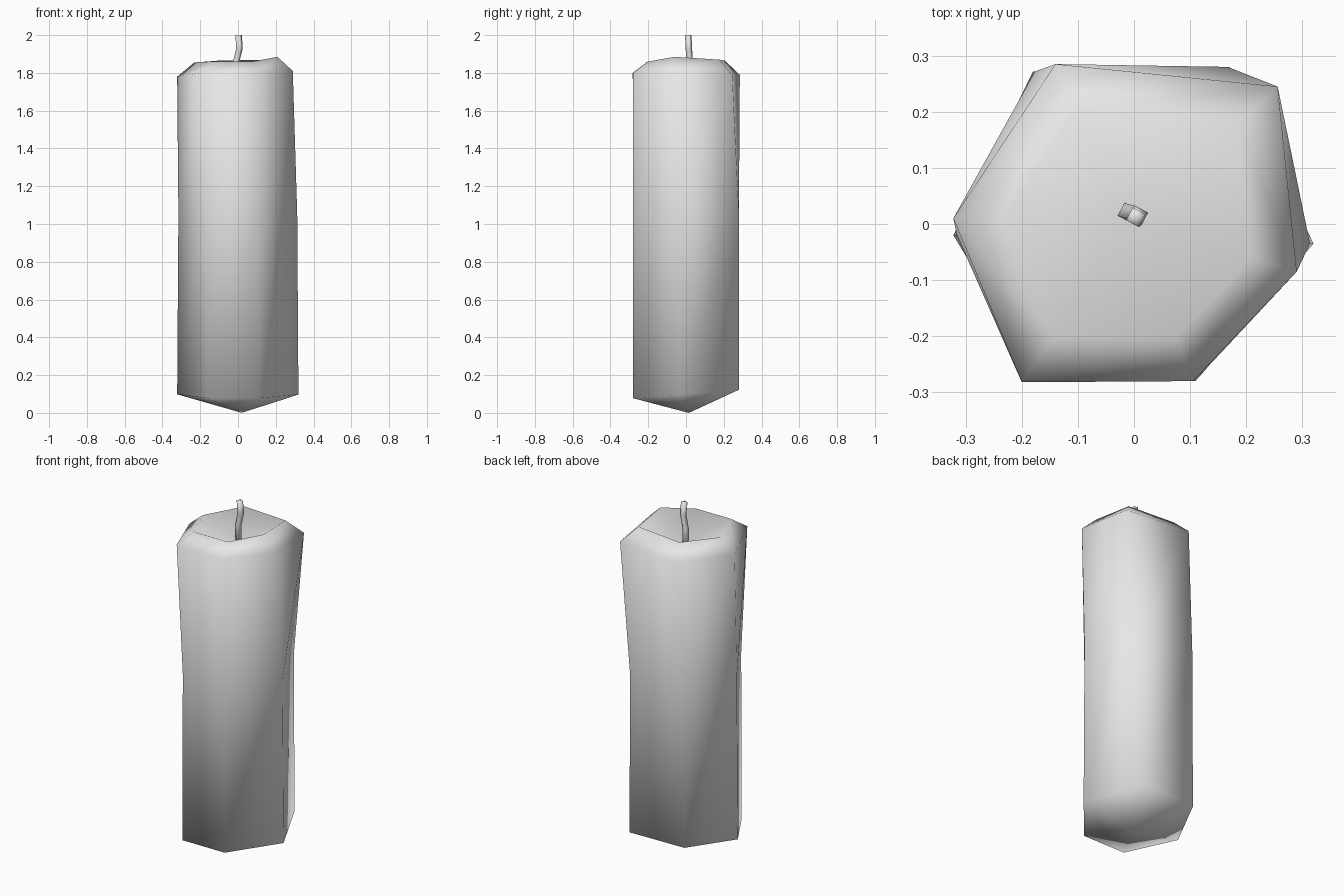
import bpy
import bmesh
import math
from mathutils import Vector

cube = bpy.data.objects.get("Cube")
if cube:
    bpy.data.objects.remove(cube, do_unlink=True)

wax = bpy.data.materials.new("pale_grey")
wax.use_nodes = True
wax.diffuse_color = (0.8, 0.8, 0.8, 1)
wax.node_tree.nodes["Principled BSDF"].inputs["Base Color"].default_value = (0.8, 0.8, 0.8, 1)


def loft(name, rings, start, end):
    """Skin a stack of rings, closing each end with a fan around a point."""
    bm = bmesh.new()
    loops = [[bm.verts.new(p) for p in ring] for ring in rings]
    n = len(loops[0])
    for low, high in zip(loops, loops[1:]):
        for i in range(n):
            j = (i + 1) % n
            bm.faces.new((low[i], low[j], high[j], high[i]))
    for loop, point in ((loops[0], start), (loops[-1], end)):
        tip = bm.verts.new(point)
        for i in range(n):
            bm.faces.new((loop[i], loop[(i + 1) % n], tip))
    bmesh.ops.recalc_face_normals(bm, faces=bm.faces)
    for face in bm.faces:
        face.smooth = True
    mesh = bpy.data.meshes.new(name)
    bm.to_mesh(mesh)
    bm.free()
    mesh.materials.append(wax)
    obj = bpy.data.objects.new(name, mesh)
    bpy.context.collection.objects.link(obj)
    return obj


# Candle body: uneven six-sided column, twisted towards the top
foot = [(-0.165, -0.28), (0.11, -0.28), (0.32, -0.035),
        (0.17, 0.28), (-0.18, 0.272), (-0.322, -0.02)]
shoulder = [(-0.2, -0.282), (0.105, -0.28), (0.29, -0.085),
            (0.256, 0.245), (-0.14, 0.285), (-0.322, 0.01)]
shoulder_z = [1.8, 1.8, 1.81, 1.79, 1.79, 1.78]
lip_z = [1.86, 1.86, 1.885, 1.87, 1.865, 1.855]

bottom_ring = [(x, y, 0.1 + 0.08 * y) for x, y in foot]
middle_ring = [(x * 0.98, y, 1.05) for x, y in foot]
shoulder_ring = [(x, y, z) for (x, y), z in zip(shoulder, shoulder_z)]
lip_ring = [(x * 0.72, y * 0.72, z) for (x, y), z in zip(shoulder, lip_z)]
loft("candle_body", [bottom_ring, middle_ring, shoulder_ring, lip_ring],
     (0.02, 0.015, 0), (-0.005, 0.02, 1.75))

# Wick: thin bent stem rising from the hollow
path = [Vector(p) for p in ((-0.01, 0.02, 1.72), (-0.012, 0.02, 1.85),
                            (0.008, 0.015, 1.93), (0.003, 0.012, 2.0))]
sides = 4
wick_rings = []
for centre in path:
    wick_rings.append([centre + Vector((math.cos(a), math.sin(a), 0)) * 0.018
                       for a in (math.tau * i / sides + 0.3 for i in range(sides))])
loft("wick", wick_rings, path[0], path[-1])
